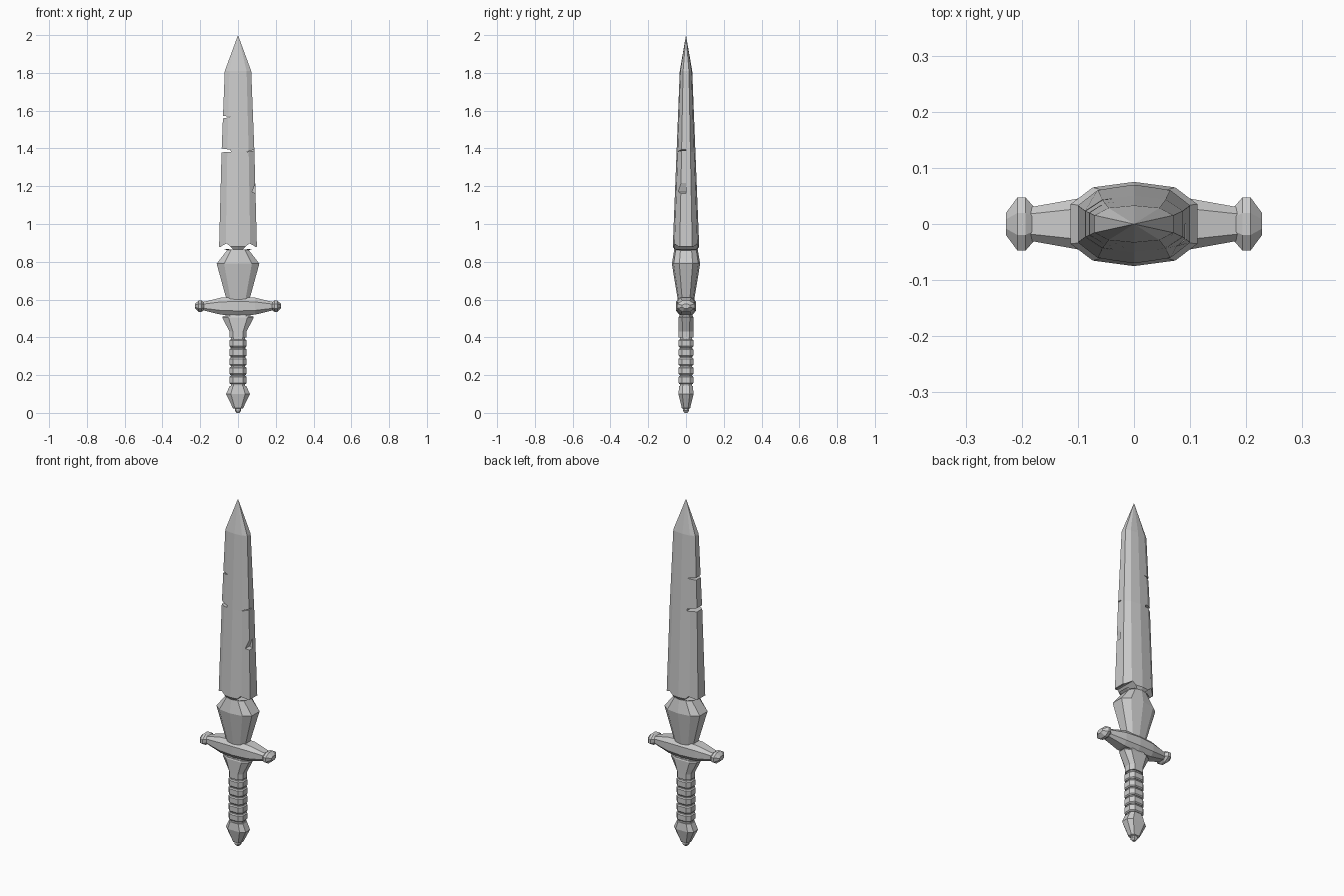
import bpy
import bmesh
from math import cos, sin, pi
from mathutils import Vector

cube = bpy.data.objects.get("Cube")
if cube:
    bpy.data.objects.remove(cube, do_unlink=True)

steel = bpy.data.materials.new("worn grey steel")
steel.use_nodes = True
grey = (0.6, 0.6, 0.6, 1)
steel.diffuse_color = grey
steel.node_tree.nodes["Principled BSDF"].inputs["Base Color"].default_value = grey


def finish(name, bm):
    """Clean the mesh and place it in the scene with flat faces."""
    bmesh.ops.remove_doubles(bm, verts=bm.verts, dist=0.0005)
    bmesh.ops.recalc_face_normals(bm, faces=bm.faces)
    mesh = bpy.data.meshes.new(name)
    bm.to_mesh(mesh)
    bm.free()
    mesh.materials.append(steel)
    obj = bpy.data.objects.new(name, mesh)
    bpy.context.collection.objects.link(obj)
    return obj


def bridge(bm, rings):
    """Skin a list of vertex rings and cap both ends."""
    for low, high in zip(rings, rings[1:]):
        for i in range(len(low)):
            j = (i + 1) % len(low)
            bm.faces.new((low[i], low[j], high[j], high[i]))
    bm.faces.new(rings[0][::-1])
    bm.faces.new(rings[-1])


def loft(name, section, stations, sideways=False, z_mid=0.0):
    """Stations are (position, half width, half depth) along z, or along x."""
    bm = bmesh.new()
    rings = []
    for pos, a, b in stations:
        ring = []
        for u, v in section:
            co = (pos, u * a, z_mid + v * b) if sideways else (u * a, v * b, pos)
            ring.append(bm.verts.new(co))
        rings.append(ring)
    bridge(bm, rings)
    return finish(name, bm)


def prism(bm, outline, y0, y1):
    """Extrude an x-z outline along y."""
    bridge(bm, [[bm.verts.new((x, y, z)) for x, z in outline] for y in (y0, y1)])


# Cross-sections: ridged blade with flat edges, and a chamfered handle
quarter = [(1, 0.47), (0.65, 0.87)]
half = quarter + [(0, 1)] + [(-u, v) for u, v in reversed(quarter)]
ridged = half + [(-u, -v) for u, v in half]
corner = [(1, 0.5), (0.6, 1)]
upper = corner + [(-u, v) for u, v in reversed(corner)]
chamfered = upper + [(-u, -v) for u, v in upper]

# Blade
blade = loft("blade", ridged, [
    (0.85, 0.035, 0.05), (0.88, 0.1, 0.07), (1.38, 0.087, 0.05),
    (1.81, 0.07, 0.033), (2.0, 0.0001, 0.0001)])

# Battle damage: narrow nicks through the edges and a chip on the front
bm = bmesh.new()
prism(bm, [(-0.12, 1.585), (-0.12, 1.555), (-0.075, 1.56), (-0.035, 1.567), (-0.075, 1.572)], -0.1, 0.1)
prism(bm, [(-0.12, 1.405), (-0.12, 1.375), (-0.075, 1.38), (-0.037, 1.38), (-0.04, 1.393)], -0.1, 0.1)
prism(bm, [(0.12, 1.405), (0.12, 1.395), (0.04, 1.38)], -0.1, 0.0)
prism(bm, [(0.12, 1.3), (0.075, 1.17), (0.12, 1.15)], -0.1, 0.0)
# V-shaped bite in the foot of the blade, front and back
for side in (-1, 1):
    prism(bm, [(side * 0.11, 0.87), (side * 0.06, 0.898), (side * 0.025, 0.865)], -0.1, 0.1)
nicks = finish("nick_cutter", bm)
nicks.hide_render = True
cut = blade.modifiers.new("nicks", 'BOOLEAN')
cut.operation = 'DIFFERENCE'
cut.solver = 'EXACT'
cut.object = nicks
bpy.context.view_layer.update()
blade_mesh = bpy.data.meshes.new_from_object(
    blade.evaluated_get(bpy.context.evaluated_depsgraph_get()))
blade.modifiers.clear()
blade.data = blade_mesh
bpy.data.objects.remove(nicks, do_unlink=True)

# Flared blade socket above the guard
loft("blade_socket", ridged, [
    (0.59, 0.058, 0.042), (0.79, 0.113, 0.075), (0.865, 0.055, 0.062)])

# Crossguard, and a faceted knob on each end
loft("crossguard", chamfered, [
    (-0.185, 0.03, 0.022), (-0.09, 0.047, 0.045), (0, 0.052, 0.05),
    (0.09, 0.047, 0.045), (0.185, 0.03, 0.022)], sideways=True, z_mid=0.565)
octagon = [(cos((i + 0.5) * pi / 4) / cos(pi / 8),
            sin((i + 0.5) * pi / 4) / cos(pi / 8)) for i in range(8)]
for side, label in ((-1, "right"), (1, "left")):
    loft(label + "_guard_knob", octagon, [
        (side * x, y, z) for x, y, z in (
            (0.178, 0.03, 0.02), (0.193, 0.047, 0.03),
            (0.208, 0.047, 0.03), (0.228, 0.02, 0.012))],
        sideways=True, z_mid=0.565)

# Collar under the guard, grip core and raised grip rings
loft("collar_neck", chamfered, [(0.5, 0.065, 0.034), (0.53, 0.065, 0.034)])
loft("collar", chamfered, [
    (0.398, 0.045, 0.039), (0.43, 0.045, 0.039), (0.505, 0.083, 0.04), (0.512, 0.08, 0.037)])
loft("grip_core", chamfered, [(0.13, 0.038, 0.032), (0.41, 0.038, 0.032)])
for i in range(5):
    z = 0.153 + i * 0.0485
    loft("grip_ring_%d" % (i + 1), chamfered, [
        (z, 0.041, 0.035), (z + 0.006, 0.046, 0.04),
        (z + 0.036, 0.046, 0.04), (z + 0.042, 0.041, 0.035)])

# Pommel with a small end button
loft("pommel", chamfered, [
    (0, 0.008, 0.008), (0.012, 0.017, 0.016), (0.022, 0.017, 0.016), (0.025, 0.027, 0.022),
    (0.1, 0.063, 0.04), (0.143, 0.044, 0.036)])
